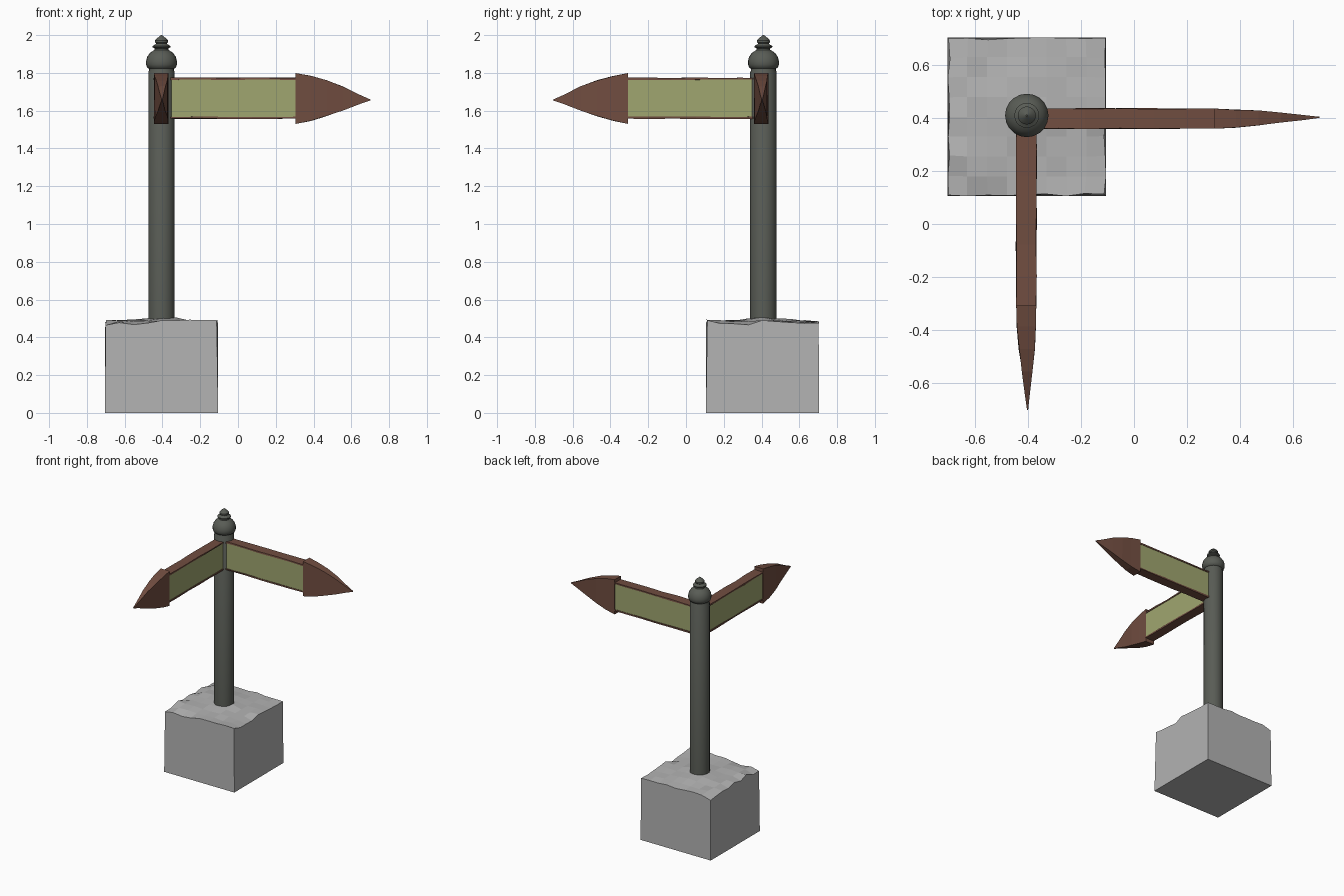
import bpy, bmesh, math, random
from mathutils import Matrix, Vector

if "Cube" in bpy.data.objects:
    bpy.data.objects.remove(bpy.data.objects["Cube"])

random.seed(4)
PX, PY = -0.405, 0.41


def mat(name, col):
    m = bpy.data.materials.new(name)
    m.diffuse_color = (*col, 1)
    m.use_nodes = True
    m.node_tree.nodes["Principled BSDF"].inputs["Base Color"].default_value = m.diffuse_color
    return m


STONE = mat("grey stone", (0.45, 0.45, 0.45))
IRON = mat("dark iron", (0.100, 0.108, 0.092))
WOOD = mat("brown wood", (0.165, 0.075, 0.052))
GREEN = mat("olive board", (0.35, 0.38, 0.16))


def finish(bm, name, material, smooth=False):
    bmesh.ops.recalc_face_normals(bm, faces=bm.faces[:])
    me = bpy.data.meshes.new(name)
    bm.to_mesh(me)
    bm.free()
    me.materials.append(material)
    ob = bpy.data.objects.new(name, me)
    bpy.context.collection.objects.link(ob)
    if smooth:
        bpy.context.view_layer.objects.active = ob
        ob.select_set(True)
        bpy.ops.object.shade_smooth_by_angle(angle=math.radians(40))
        ob.select_set(False)
    return ob


def loft(bm, rings):
    """Join equal-sized rings of points and cap both ends."""
    vs = [[bm.verts.new(p) for p in r] for r in rings]
    n = len(vs[0])
    for a, b in zip(vs, vs[1:]):
        for i in range(n):
            j = (i + 1) % n
            bm.faces.new((a[i], a[j], b[j], b[i]))
    bm.faces.new(vs[0])
    bm.faces.new(vs[-1])


def section(x, yc, hy, zlo, zhi, jit=0.0):
    r = lambda: random.uniform(-jit, jit)
    return [(x, yc + sy * hy + r(), z + r())
            for sy, z in ((-1, zlo), (1, zlo), (1, zhi), (-1, zhi))]


# stone block with a worn top and chipped rim
bm = bmesh.new()
bmesh.ops.create_cube(bm, size=1, matrix=Matrix.Translation((PX, 0.405, 0.2425))
                      @ Matrix.Diagonal((0.6, 0.6, 0.485, 1)))
top = [f for f in bm.faces if f.normal.z > 0.9]
bmesh.ops.subdivide_edges(bm, edges=list(top[0].edges), cuts=7, use_grid_fill=True)
for v in bm.verts:
    if v.co.z < 0.4:
        continue
    dx, dy = v.co.x - PX, v.co.y - 0.405
    rim = max(abs(dx), abs(dy)) > 0.29
    v.co.z += 0.02 * math.exp(-(dx * dx + dy * dy) / 0.02) + random.uniform(-0.004, 0.006)
    if rim:
        v.co.z += random.uniform(-0.022, 0.006)
        k = 1 - random.uniform(0, 0.035)
        v.co.x, v.co.y = PX + dx * k, 0.405 + dy * k
finish(bm, "stone_block", STONE)

# round post and turned finial
profile = [(0.070, 0.46), (0.070, 1.805), (0.066, 1.812), (0.066, 1.822),
           (0.076, 1.828), (0.082, 1.845), (0.082, 1.862), (0.076, 1.885),
           (0.062, 1.905), (0.045, 1.917), (0.036, 1.922), (0.036, 1.930),
           (0.047, 1.936), (0.047, 1.943), (0.034, 1.950), (0.028, 1.956),
           (0.034, 1.962), (0.034, 1.972), (0.022, 1.985), (0.010, 1.994), (0.003, 2.0)]
SIDES = 20
bm = bmesh.new()
loft(bm, [[(PX + r * math.cos(2 * math.pi * i / SIDES),
            PY + r * math.sin(2 * math.pi * i / SIDES), z) for i in range(SIDES)]
          for r, z in profile])
finish(bm, "post_and_finial", IRON, True)


def arm(tag, M):
    """Arrow sign, modelled along +x from the post, then placed by M."""
    xs = [0.0, 0.12, 0.22, 0.35, 0.48, 0.60, 0.715]
    # thin uneven rails above and below the board
    for part, lo, hi in (("top_rail", 1.763, 1.774), ("bottom_rail", 1.557, 1.568)):
        bm = bmesh.new()
        loft(bm, [section(x, 0, 0.038, lo, hi, 0.002) for x in xs])
        bm.transform(M)
        finish(bm, tag + part, WOOD)
    # board
    bm = bmesh.new()
    loft(bm, [section(x, 0, 0.034, 1.562, 1.769) for x in (0.0, 0.712)])
    bm.transform(M)
    finish(bm, tag + "board", GREEN)
    # tapered arrowhead
    bm = bmesh.new()
    loft(bm, [section(0.710, 0, 0.038, 1.530, 1.799),
              section(0.790, 0, 0.035, 1.547, 1.783, 0.002),
              section(0.875, 0.002, 0.029, 1.571, 1.760, 0.002),
              section(0.960, 0.003, 0.019, 1.602, 1.728, 0.002),
              section(1.050, 0.004, 0.009, 1.635, 1.684),
              section(1.106, 0.005, 0.002, 1.654, 1.659)])
    bm.transform(M)
    finish(bm, tag + "arrowhead", WOOD)


# one sign points right, the other to the front
arm("right_sign_", Matrix.Translation((PX, 0.398, 0)))
arm("front_sign_", Matrix.Translation((-0.407, 0.403, 0)) @ Matrix.Rotation(-math.pi / 2, 4, 'Z'))
